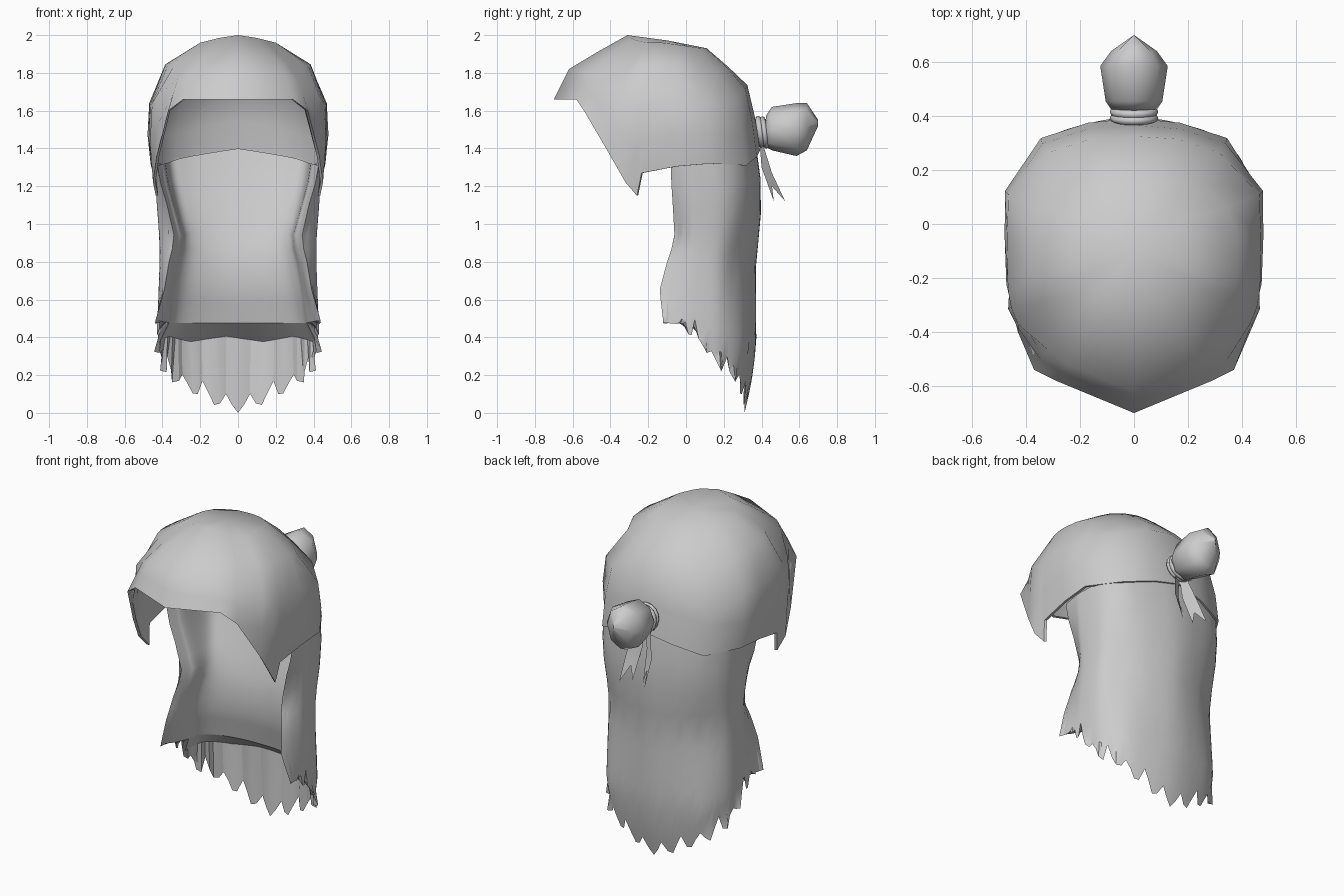
import bpy, bmesh, math
from mathutils import Vector

if "Cube" in bpy.data.objects:
    bpy.data.objects.remove(bpy.data.objects["Cube"])

hair = bpy.data.materials.new("hair_grey")
hair.diffuse_color = (0.6, 0.6, 0.6, 1)
hair.use_nodes = True
hair.node_tree.nodes["Principled BSDF"].inputs["Base Color"].default_value = hair.diffuse_color


def make(name, verts, faces, angle=40):
    me = bpy.data.meshes.new(name)
    me.from_pydata([tuple(v) for v in verts], [], faces)
    bm = bmesh.new()
    bm.from_mesh(me)
    bmesh.ops.remove_doubles(bm, verts=bm.verts, dist=0.0005)
    bmesh.ops.recalc_face_normals(bm, faces=bm.faces)
    bm.to_mesh(me)
    bm.free()
    me.materials.append(hair)
    ob = bpy.data.objects.new(name, me)
    bpy.context.collection.objects.link(ob)
    bpy.ops.object.select_all(action='DESELECT')
    ob.select_set(True)
    bpy.context.view_layer.objects.active = ob
    bpy.ops.object.shade_smooth_by_angle(angle=math.radians(angle))
    return ob


def grid(rows, closed=False):
    """Quads between equally long rows of points."""
    n = len(rows[0])
    faces = []
    for r in range(len(rows) - 1):
        for c in range(n if closed else n - 1):
            d = (c + 1) % n
            faces.append((r * n + c, r * n + d, (r + 1) * n + d, (r + 1) * n + c))
    return [p for row in rows for p in row], faces


def lerp_table(table, t):
    """Piecewise linear lookup, first entry of each row is the key."""
    for a, b in zip(table, table[1:]):
        if t <= b[0]:
            k = max(0, (t - a[0]) / (b[0] - a[0]))
            return [p + (q - p) * k for p, q in zip(a[1:], b[1:])]
    return list(table[-1][1:])


def along(points, s):
    """Smooth curve through the points (mirrored at the back centre)."""
    f = s * (len(points) - 1)
    i = min(int(f), len(points) - 2)
    t = f - i
    p = [Vector(q) for q in points]
    before = p[i - 1] if i else Vector((-p[1].x, p[1].y))
    after = p[i + 2] if i + 2 < len(p) else p[-1] * 2 - p[-2]
    a, b = p[i], p[i + 1]
    return (a * 2 + (b - before) * t + (before * 2 - a * 5 + b * 4 - after) * t ** 2
            + (a * 3 - before - b * 3 + after) * t ** 3) / 2


# Cap: half rings from the front centre, round the side, to the back centre
hem = [(0, -.70, 1.66), (.29, -.58, 1.66), (.37, -.54, 1.60), (.43, -.40, 1.36),
       (.45, -.32, 1.22), (.435, -.26, 1.15), (.45, -.235, 1.27), (.46, -.05, 1.305),
       (.463, .13, 1.32), (.345, .318, 1.31), (.17, .375, 1.355), (0, .392, 1.39)]
brow = [(0, -.62, 1.82), (.25, -.52, 1.80), (.32, -.465, 1.765), (.43, -.37, 1.68),
        (.455, -.31, 1.64), (.464, -.26, 1.63), (.468, -.21, 1.63), (.470, -.05, 1.64),
        (.465, .11, 1.63), (.315, .265, 1.66), (.16, .315, 1.715), (0, .325, 1.735)]
upper = [(0, -.47, 1.91), (.19, -.42, 1.885), (.25, -.37, 1.865), (.335, -.285, 1.845),
         (.37, -.25, 1.845), (.382, -.20, 1.845), (.385, -.15, 1.845), (.385, -.04, 1.835),
         (.35, .06, 1.805), (.235, .165, 1.81), (.12, .215, 1.83), (0, .22, 1.835)]
crown = [(0, -.31, 2.0), (.10, -.29, 1.985), (.14, -.27, 1.975), (.18, -.23, 1.965),
         (.20, -.20, 1.96), (.20, -.17, 1.96), (.20, -.13, 1.96), (.20, -.05, 1.95),
         (.18, .02, 1.94), (.13, .08, 1.93), (.07, .105, 1.93), (0, .11, 1.93)]
temple = []
for a, b in zip(hem, brow):
    m = (Vector(a) + Vector(b)) / 2
    k = 1.03 if m.y > -.36 else 1.0
    temple.append((m.x * k, m.y * (1.02 if m.y > 0 else 1), m.z))


def full_ring(half):
    return list(half) + [(-x, y, z) for x, y, z in half[-2:0:-1]]


rings = [full_ring(h) for h in (hem, temple, brow, upper, crown)]
rings.append([(0, -.10, 1.972)] * len(rings[0]))
# thin inner lining, so that the hem has a narrow lip
lining = [[(x * .97, y * .975, z - (.012 if r else 0)) for x, y, z in ring]
          for r, ring in enumerate(rings)]
make("hair_cap", *grid(lining[::-1] + rings, closed=True), angle=60)

# Long curtain: columns run over the back from one front edge to the other
# key = height; front edge x, front edge y, inner wall x, inner back y, outer back y, side x
SHAPE = [(0.0, .44, -.12, .37, .24, .31, .39), (.15, .44, -.12, .37, .24, .345, .40),
         (.35, .44, -.12, .37, .23, .372, .425), (.48, .44, -.12, .37, .22, .372, .425),
         (.65, .39, -.14, .345, .18, .37, .42), (.80, .365, -.10, .32, .18, .37, .415),
         (.92, .335, -.06, .29, .21, .385, .415), (1.1, .375, -.07, .34, .27, .40, .43),
         (1.25, .42, -.08, .38, .32, .395, .438), (1.42, .44, -.08, .40, .36, .37, .438)]
# key = fraction from back centre to front edge; height of the ragged end
END = [(0, 0.0), (.1, .03), (.2, .08), (.35, .15), (.48, .21), (.58, .28),
       (.68, .38), (.80, .44), (.9, .48), (1, .49)]
N = 64


def outer_path(z):
    xf, yf, xi, yi, yb, xs = lerp_table(SHAPE, z)
    waist = .02 * max(0, 1 - abs(z - .8) / .5)
    return [(0, yb), (xs * .42, yb - .025 - waist / 2), (xs * .76 - waist, yb - .08 - waist),
            (xs * .95, yb - .19), (xs, .06), ((xf + 2 * xs) / 3, (yf + .06) / 2), (xf, yf)]


def inner_path(z):
    xf, yf, xi, yi, yb, xs = lerp_table(SHAPE, z)
    return [(0, yi), (xi * .4, yi - .01), (xi * .75, yi - .045), (xi * .94, yi - .10),
            (xi, .02), ((xi + xf) / 2, yf + .05), (xf, yf)]


def column(i, path, end):
    u = 2 * i / N - 1
    s = abs(u)
    top = lerp_table([(0, 1.40), (.5, 1.325), (1, 1.31)], s)[0]
    pts = []
    for t in (0, .12, .25, .36, .45, .54, .63, .72, .8, .87, .93, 1):
        z = top + (end - top) * t
        p = along(path(z), s)
        pts.append((math.copysign(p.x, u), p.y, z))
    return pts


outer_cols, inner_cols = [], []
for i in range(N + 1):
    s = abs(2 * i / N - 1)
    j = abs(i - N // 2)
    # slanted saw teeth, four columns each
    tooth = (0, .05, .10, .02)[j % 4] * (.85 + .3 * math.cos(j * 2.3))
    col = column(i, outer_path, lerp_table(END, s)[0] + tooth)
    if j % 4 == 0 and .3 < s < .7:
        x, y, z = col[-1]
        col[-1] = (x * 1.06, y + .02, z)
    outer_cols.append(col)
    inner_cols.append(column(i, inner_path, .475 + .02 * s ** 4))

make("hair_curtain_outer", *grid(outer_cols), angle=75)
make("hair_curtain_inner", *grid(inner_cols), angle=75)

# Faceted underside: falls from the inner edge to the ragged tips in broad facets
under = []
for i in range(N + 1):
    u = 2 * i / N - 1
    a, b = Vector(inner_cols[i][-1]), Vector(outer_cols[i][-1])
    zm = min(.47, max(.36, b.z + .02))
    p = along(outer_path(zm), abs(u))
    k = .6 + .25 * abs((i % 12) / 6 - 1)
    step = a.lerp(Vector((math.copysign(p.x, u), p.y, zm)), k)
    under.append([a, step, b])
make("hair_curtain_underside", *grid(under), angle=15)


# Rings of points facing along y, used by the bun and its tie
def y_ring(y, zc, rx, rz, n, tilt=0.0):
    ring = []
    for k in range(n):
        c = math.cos(2 * math.pi * k / n)
        ring.append((rx * math.sin(2 * math.pi * k / n), y - tilt * c, zc + rz * c))
    return ring


bun = [y_ring(y, zc, rx, rz, 8) for y, zc, rx, rz in
       ((.42, 1.49, .05, .05), (.425, 1.49, .085, .085), (.455, 1.505, .105, .115),
        (.585, 1.50, .125, .14), (.64, 1.515, .085, .125), (.70, 1.535, .0, .015))]
make("bun", *grid(bun, closed=True), angle=60)

# Tie: two soft bands, tilted with the back of the head
for k, (y, zc) in enumerate(((.392, 1.487), (.415, 1.485))):
    band = []
    for q in range(9):
        a = 2 * math.pi * q / 8
        r = .072 + .018 * math.cos(a)
        band.append(y_ring(y + .016 * math.sin(a), zc, r, r * .95, 16, tilt=.01))
    make(f"bun_tie_{k + 1}", *grid(band, closed=True), angle=60)

# Loose forked tails under the bun
outline = [(.0, .39, 1.43), (.015, .40, 1.30), (.035, .465, 1.12), (.055, .455, 1.20),
           (.085, .525, 1.12), (.085, .455, 1.27), (.045, .405, 1.43)]
for side, name in ((1, "right"), (-1, "left")):
    pts = [(side * x, y, z) for x, y, z in outline]
    make(f"bun_tail_{name}", pts, [(0, 1, 5, 6), (1, 2, 3), (1, 3, 5), (3, 4, 5)])
